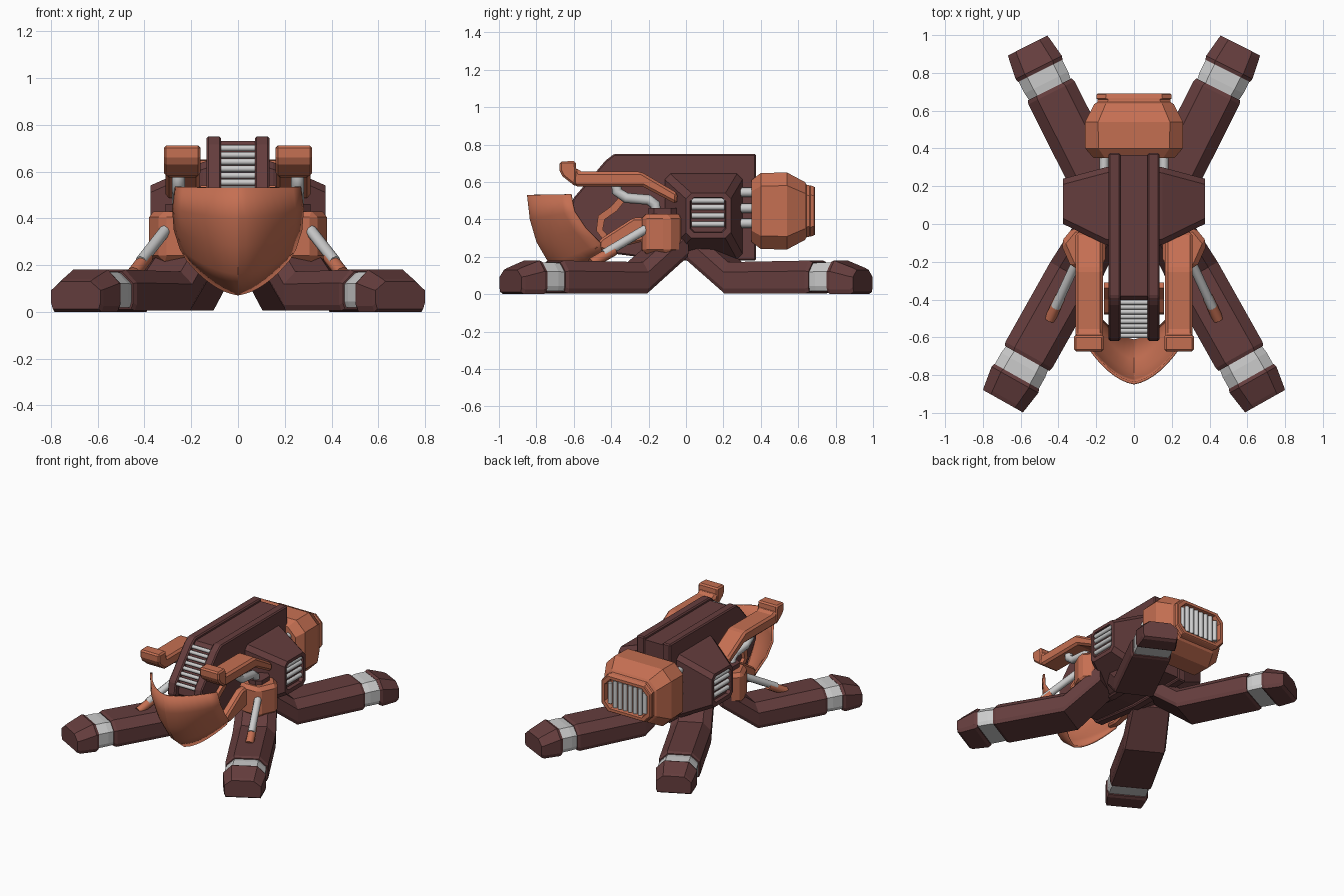
import bpy, bmesh
from mathutils import Vector as V

if "Cube" in bpy.data.objects:
    bpy.data.objects.remove(bpy.data.objects["Cube"])


def material(name, col):
    m = bpy.data.materials.new(name)
    m.diffuse_color = (*col, 1)
    m.use_nodes = True
    m.node_tree.nodes["Principled BSDF"].inputs["Base Color"].default_value = m.diffuse_color
    return m


DARK = material("dark_maroon", (0.13, 0.047, 0.047))
ORANGE = material("burnt_orange", (0.56, 0.16, 0.085))


def finish(name, data, mat, mirror, bevel=0):
    ob = bpy.data.objects.new(name, data)
    bpy.context.collection.objects.link(ob)
    if mat:
        data.materials.append(mat)
    if bevel:
        b = ob.modifiers.new("bevel", 'BEVEL')
        b.width, b.segments, b.limit_method = bevel, 1, 'ANGLE'
    if mirror:
        ob.modifiers.new("mirror", 'MIRROR').use_mirror_merge = False
    return ob


def loft(name, rings, mat, mirror=False, bevel=0):
    """Skin a list of equal-length point rings and cap both ends."""
    bm = bmesh.new()
    rows = [[bm.verts.new(p) for p in r] for r in rings]
    n = len(rows[0])
    for a, b in zip(rows, rows[1:]):
        for i in range(n):
            j = (i + 1) % n
            bm.faces.new((a[i], a[j], b[j], b[i]))
    bm.faces.new(rows[0])
    bm.faces.new(rows[-1])
    bmesh.ops.recalc_face_normals(bm, faces=bm.faces)
    me = bpy.data.meshes.new(name)
    bm.to_mesh(me)
    bm.free()
    return finish(name, me, mat, mirror, bevel)


def prism(name, profile, x0, x1, mat, mirror=False, bevel=0):
    """Extrude a (y, z) profile along x."""
    return loft(name, [[(x, y, z) for y, z in profile] for x in (x0, x1)], mat, mirror, bevel)


def tubes(name, paths, r, mat=None, mirror=False):
    cu = bpy.data.curves.new(name, 'CURVE')
    cu.dimensions, cu.bevel_depth, cu.bevel_resolution = '3D', r, 2
    cu.use_fill_caps = True
    for path in paths:
        s = cu.splines.new('POLY')
        s.points.add(len(path) - 1)
        for pt, p in zip(s.points, path):
            pt.co = (*p, 1)
    return finish(name, cu, mat, mirror)


def octagon(a0, a1, b0, b1, c):
    return [(a0 + c, b0), (a1 - c, b0), (a1, b0 + c), (a1, b1 - c),
            (a1 - c, b1), (a0 + c, b1), (a0, b1 - c), (a0, b0 + c)]


# Spine: two outer rails around a recessed core
rail = [(.375, .75), (-.385, .75), (-.43, .715), (-.605, .51), (-.62, .42), (-.49, .23), (-.1, .18), (.375, .18)]
core = [(.365, .73), (-.38, .73), (-.57, .50), (-.58, .42), (-.47, .24), (-.1, .2), (.365, .2)]
prism("spine_rail", rail, .072, .135, DARK, True, .008)
prism("spine_core", core, -.08, .08, DARK)

# Slats down the sloping front of the spine
slats = []
for i in range(8):
    f = i / 7
    y, z = -.415 - .175 * f, .70 - .205 * f
    slats.append([(-.075, y, z), (.075, y, z)])
tubes("front_grille_slats", slats, .0135)

# Side pods with recessed vents
pod = []
for x, y0, y1, z0, z1, c in [(.1, -.12, .31, .18, .655, .03), (.15, -.11, .30, .19, .64, .03),
                             (.375, .0, .24, .3, .54, .03), (.375, .022, .213, .33, .518, .02),
                             (.35, .026, .209, .334, .514, .02)]:
    pod.append([(x, y, z) for y, z in octagon(y0, y1, z0, z1, c)])
loft("side_pod", pod, DARK, True)
tubes("side_vent_bars", [[(.358, .03, z), (.358, .205, z)] for z in (.375, .42, .465, .5)], .015, None, True)

# Rear tank with a rimmed, slatted end
tank = []
for y, w, h, c in [(.35, .215, .165, .06), (.4, .258, .203, .07), (.54, .26, .206, .07), (.635, .21, .155, .06),
                   (.645, .195, .14, .055), (.66, .192, .137, .055), (.665, .2, .137, .05), (.685, .198, .13, .05),
                   (.69, .192, .126, .05), (.69, .172, .106, .045), (.66, .168, .1, .045)]:
    tank.append([(x, y, z) for x, z in octagon(-w, w, .445 - h, .445 + h, c)])
loft("rear_tank", tank, ORANGE)
tank_slats = []
for i in range(8):
    x = -.14 + i * .04
    h = .075 if i in (0, 7) else .096
    tank_slats.append([(x, .668, .445 - h), (x, .668, .445 + h)])
tubes("rear_grille_slats", tank_slats, .016)
tubes("tank_pipes", [[(.158, .27, z), (.158, .38, z)] for z in (.38, .46, .545)], .025, None, True)


# Legs: thigh and shin, pale ankle band and wedge foot
def leg(prefix, end, d, w):
    end, d = V((*end, 0)), V((*d, 0)).normalized()
    side = V((-d.y, d.x, 0))

    def ring(t, s, zb, zt):
        c, h = end - d * t, zt - zb
        prof = [(-.93, zb), (-1, zb + .025), (-1, zb + .68 * h), (-.6, zt),
                (.6, zt), (1, zb + .68 * h), (1, zb + .025), (.93, zb)]
        return [c + side * (u * w * s) + V((0, 0, z)) for u, z in prof]

    loft(prefix + "_leg", [ring(.26, .95, .012, .172), ring(.28, 1, .005, .18), ring(.765, 1, .005, .172),
                           ring(1.02, .9, .2, .37)], DARK, True)
    loft(prefix + "_ankle_band", [ring(.11, .88, .018, .163), ring(.15, .94, .018, .17),
                                  ring(.22, .94, .018, .17), ring(.28, .88, .018, .163)], None, True)
    loft(prefix + "_foot", [ring(0, .85, .012, .13), ring(.02, .88, 0, .14), ring(.13, 1, 0, .18),
                            ring(.15, .96, .01, .172)], DARK, True)


leg("front", (.694, -.938), (.49, -.872), .142)
leg("rear", (.563, .945), (.45, .893), .137)

# Shield-like jaw: rows from the keel (y, z) to the side edge (x, y, z)
rows = [((-.85, .53), (.27, -.62, .535)), ((-.835, .40), (.282, -.60, .44)), ((-.80, .28), (.275, -.54, .35)),
        ((-.73, .16), (.25, -.46, .27)), ((-.62, .07), (.225, -.45, .225))]
COLS = 8
bm = bmesh.new()
grid = []
for (cy, cz), (sx, sy, sz) in rows:
    line = []
    for i in range(-COLS, COLS + 1):
        a = i / COLS
        f = .8 * a * a + .2 * abs(a)
        line.append(bm.verts.new((sx * a, cy + (sy - cy) * f, cz + (sz - cz) * f)))
    grid.append(line)
for a, b in zip(grid, grid[1:]):
    for i in range(2 * COLS):
        bm.faces.new((a[i], b[i], b[i + 1], a[i + 1]))
me = bpy.data.meshes.new("jaw_shield")
bm.to_mesh(me)
bm.free()
jaw = finish("jaw_shield", me, ORANGE, False)
bpy.context.view_layer.objects.active = jaw
jaw.select_set(True)
bpy.ops.object.shade_smooth_by_angle(angle=.35)
sol = jaw.modifiers.new("thickness", 'SOLIDIFY')
sol.thickness, sol.offset = .014, -1

# Curved frame and strut holding the jaw to the body
outer = [(-.34, .54), (-.40, .47), (-.47, .42), (-.48, .34), (-.42, .26)]
inner = [(-.38, .27), (-.445, .345), (-.435, .40), (-.37, .445), (-.31, .52)]
prism("jaw_frame", outer + inner, .125, .16, ORANGE, True)
prism("jaw_strut", [(-.2, .41), (-.2, .29), (-.42, .235), (-.5, .24), (-.45, .30), (-.28, .41)],
      .175, .235, ORANGE, True, .012)

# Upper arms with raised, blunt tips
arm = [(-.665, .64), (-.59, .575), (-.23, .575), (-.05, .48), (-.045, .54), (-.24, .655), (-.57, .655), (-.585, .68)]
prism("upper_arm", arm, .165, .31, ORANGE, True, .014)
tip = [(-.675, .71), (-.59, .712), (-.585, .65), (-.59, .575), (-.66, .63), (-.675, .66)]
prism("arm_tip", tip, .161, .317, ORANGE, True, .01)
tubes("arm_hose", [[(.255, -.37, .58), (.255, -.37, .55), (.255, -.32, .515), (.255, -.2, .505),
                    (.255, -.165, .48), (.255, -.155, .40)]], .028, None, True)

# Shoulder blocks with dark cap
plan = [(.15, -.21), (.2, -.24), (.33, -.235), (.39, -.1), (.32, -.015), (.15, -.03)]
loft("shoulder_block", [[(x, y, z) for x, y in plan] for z in (.215, .43)], ORANGE, True, .025)
loft("shoulder_cap", [[(x, y, z) for x, y in octagon(.2, .31, -.2, -.05, .03)] for z in (.42, .46)], DARK, True)

# Pistons from the shoulders down to the front legs
tubes("piston_rod", [[(.29, -.17, .375), (.415, -.44, .215)]], .025, None, True)
tubes("piston_foot", [[(.39, -.385, .235), (.445, -.505, .165)]], .029, ORANGE, True)
